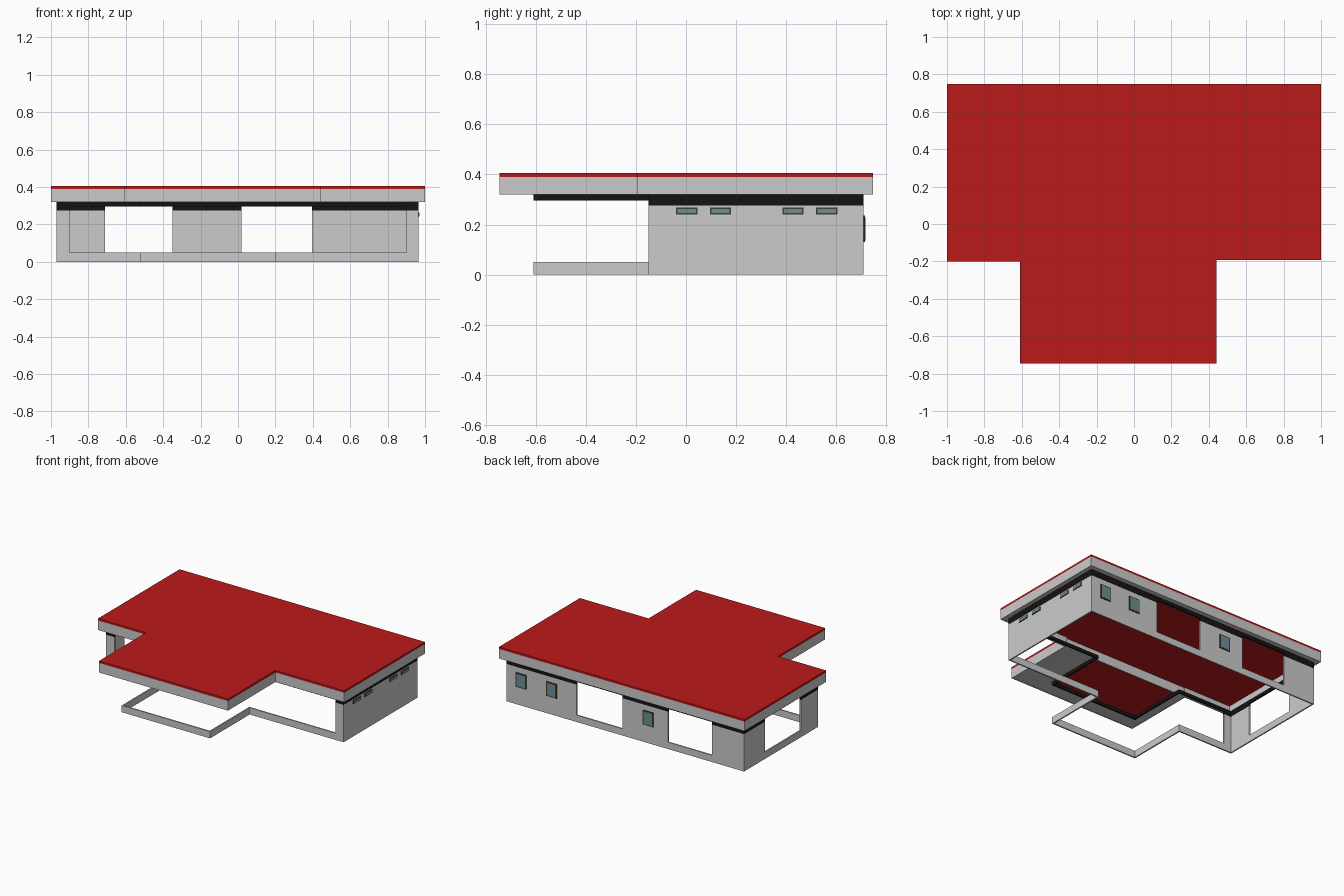
import bpy, bmesh

if "Cube" in bpy.data.objects:
    bpy.data.objects.remove(bpy.data.objects["Cube"])


def material(name, rgb):
    m = bpy.data.materials.new(name)
    m.diffuse_color = (*rgb, 1)
    m.use_nodes = True
    m.node_tree.nodes["Principled BSDF"].inputs["Base Color"].default_value = m.diffuse_color
    return m


RED = material("roof_red", (0.5, 0.01, 0.01))
BLACK = material("band_black", (0.007, 0.007, 0.007))
FRAME = material("frame_olive", (0.05, 0.05, 0.02))
GLASS = material("glass_blue", (0.16, 0.27, 0.32))


def finish(name, bm, mat=None):
    me = bpy.data.meshes.new(name)
    bm.to_mesh(me)
    bm.free()
    ob = bpy.data.objects.new(name, me)
    bpy.context.collection.objects.link(ob)
    if mat:
        me.materials.append(mat)
    return ob


def strip(name, path, z0, z1, mat=None, closed=False, thick=0.01):
    """Thin upright wall along a counter-clockwise path, thickened inwards."""
    bm = bmesh.new()
    low = [bm.verts.new((x, y, z0)) for x, y in path]
    top = [bm.verts.new((x, y, z1)) for x, y in path]
    n = len(path)
    for i in range(n if closed else n - 1):
        j = (i + 1) % n
        bm.faces.new((low[i], low[j], top[j], top[i]))
    ob = finish(name, bm, mat)
    mod = ob.modifiers.new("thickness", 'SOLIDIFY')
    mod.thickness, mod.offset, mod.use_even_offset = thick, -1, True
    return ob


def box(name, lo, hi, mat=None):
    bm = bmesh.new()
    bmesh.ops.create_cube(bm, size=1)
    for v in bm.verts:
        v.co = [(a + b) / 2 + c * (b - a) for a, b, c in zip(lo, hi, v.co)]
    return finish(name, bm, mat)


# Matching outlines of the footprint and the overhanging roof
FOOT = [(-.97, -.15), (-.52, -.15), (-.52, -.61), (.20, -.61),
        (.20, -.15), (.965, -.15), (.965, .71), (-.97, .71)]
ROOF = [(-1, -.2), (-.61, -.2), (-.61, -.745), (.44, -.745),
        (.44, -.193), (1, -.193), (1, .748), (-1, .748)]

# Low plinth wall and black lintel around the footprint
strip("plinth", FOOT, 0, .05, closed=True)
strip("lintel_band", FOOT, .295, .32, BLACK, closed=True)

# Full-height wall sections with a black band on top
WALLS = {
    "right_wall": [(.90, -.15), (.965, -.15), (.965, .71), (.395, .71)],
    "back_middle_wall": [(.02, .71), (-.35, .71)],
    "back_left_wall": [(-.71, .71), (-.97, .71), (-.97, .465)],
    "front_left_wall": [(-.97, .05), (-.97, -.15), (-.90, -.15)],
}
for name, path in WALLS.items():
    strip(name, path, .05, .275)
    strip(name + "_band", path, .275, .295, BLACK)

# Soffit between footprint and roof edge
bm = bmesh.new()
inner = [bm.verts.new((x, y, .321)) for x, y in FOOT]
outer = [bm.verts.new((x, y, .321)) for x, y in ROOF]
for i in range(8):
    j = (i + 1) % 8
    bm.faces.new((inner[i], inner[j], outer[j], outer[i]))
finish("soffit", bm)

# Fascia, cross beam over the porch, and red roof slab
strip("fascia", ROOF, .32, .39, closed=True)
box("porch_beam", (-.61, -.205, .322), (.44, -.195, .39))
bm = bmesh.new()
base = bm.faces.new([bm.verts.new((x, y, .39)) for x, y in ROOF])
ext = bmesh.ops.extrude_face_region(bm, geom=[base], use_keep_orig=True)
for v in ext["geom"]:
    if isinstance(v, bmesh.types.BMVert):
        v.co.z = .405
bmesh.ops.recalc_face_normals(bm, faces=bm.faces)
finish("roof_slab", bm, RED)

# Small high windows on the right wall
for i, y in enumerate((-.04, .095, .385, .52)):
    box(f"side_window_frame_{i}", (.96, y, .24), (.969, y + .085, .267), FRAME)
    box(f"side_window_glass_{i}", (.965, y + .006, .245), (.970, y + .079, .262), GLASS)

# Tall windows on the back wall
for i, x in enumerate((.801, .552, -.233)):
    box(f"back_window_frame_{i}", (x, .70, .13), (x + .086, .716, .235), FRAME)
    box(f"back_window_glass_{i}", (x + .007, .71, .137), (x + .079, .717, .228), GLASS)
